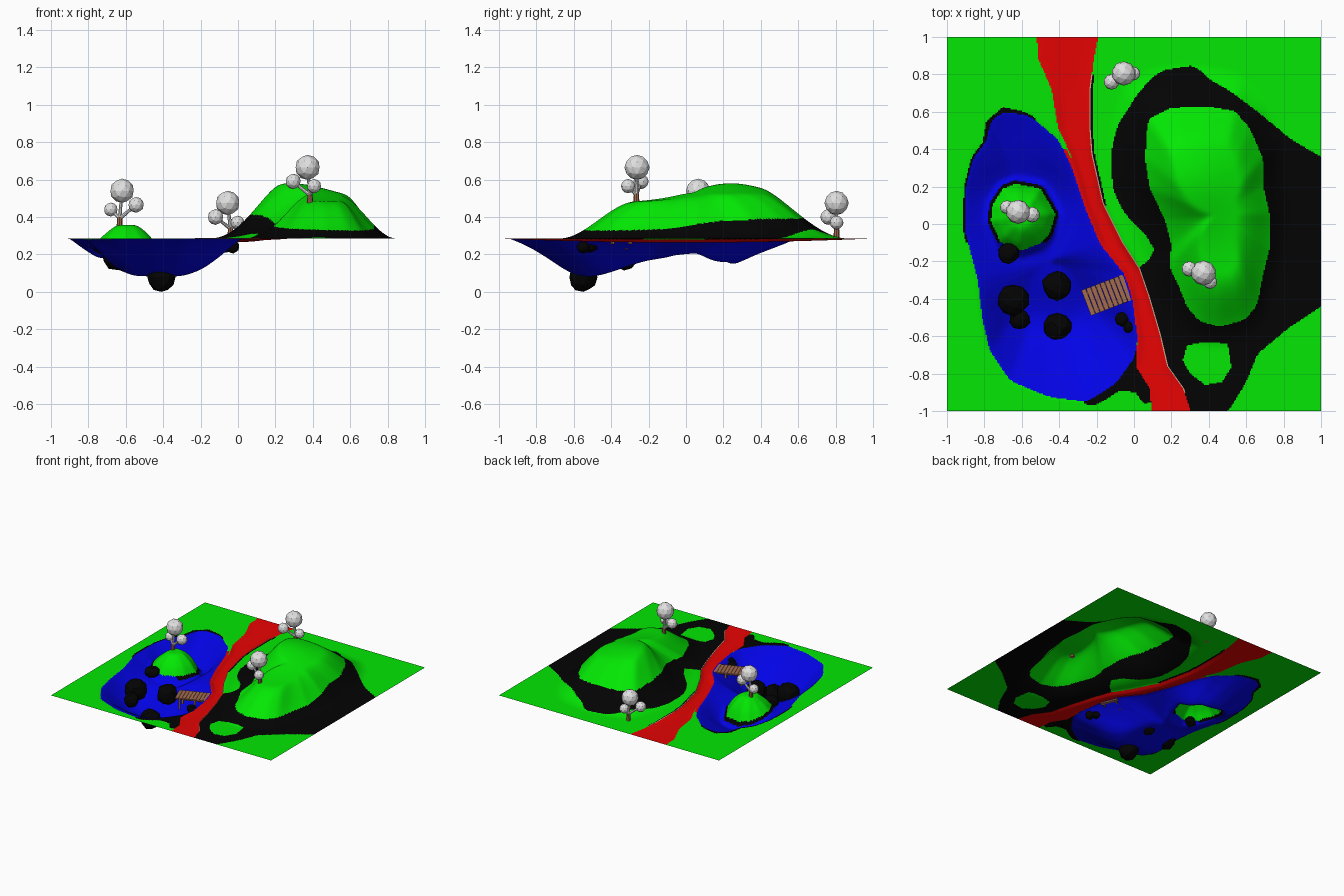
import bpy, bmesh, math, random
from mathutils import Vector, Matrix

if "Cube" in bpy.data.objects:
    bpy.data.objects.remove(bpy.data.objects["Cube"])

random.seed(4)
BASE = 0.285


def material(name, rgb):
    m = bpy.data.materials.new(name)
    m.diffuse_color = (*rgb, 1)
    m.use_nodes = True
    m.node_tree.nodes["Principled BSDF"].inputs["Base Color"].default_value = m.diffuse_color
    return m


GREEN, BLACK, BLUE, RED = range(4)
ground_mats = [material("grass_green", (0.001, 0.8, 0.001)), material("rock_black", (0.001, 0.001, 0.001)),
               material("water_blue", (0.001, 0.001, 0.8)), material("path_red", (0.8, 0.001, 0.001))]
grey = material("foliage_grey", (0.75, 0.75, 0.75))
brown = material("wood_brown", (0.36, 0.145, 0.08))
tan = material("edge_tan", (0.6, 0.4, 0.3))


def make(name, bm, mats, smooth=False):
    me = bpy.data.meshes.new(name)
    for f in bm.faces:
        f.smooth = smooth
    bm.to_mesh(me)
    bm.free()
    for m in mats:
        me.materials.append(m)
    ob = bpy.data.objects.new(name, me)
    bpy.context.collection.objects.link(ob)
    return ob


# Star-shaped outline: returns signed radial distance to its edge (negative inside)
def outline(cx, cy, pts):
    n, table = 720, []
    for k in range(n):
        a = 2 * math.pi * k / n
        dx, dy = math.cos(a), math.sin(a)
        best = 0
        for (x1, y1), (x2, y2) in zip(pts, pts[1:] + pts[:1]):
            x1, y1, x2, y2 = x1 - cx, y1 - cy, x2 - cx, y2 - cy
            s1, s2 = dx * y1 - dy * x1, dx * y2 - dy * x2
            if s1 * s2 <= 0 and s1 != s2:
                u = s1 / (s1 - s2)
                best = max(best, dx * (x1 + u * (x2 - x1)) + dy * (y1 + u * (y2 - y1)))
        table.append(best)
    # soften the corners a little
    table = [sum(table[(k + j) % n] for j in range(-5, 6)) / 11 for k in range(n)]

    def dist(x, y):
        q = (math.atan2(y - cy, x - cx) / (2 * math.pi)) % 1 * n
        i = int(q) % n
        f = q - int(q)
        return math.hypot(x - cx, y - cy) - (table[i] * (1 - f) + table[(i + 1) % n] * f)
    return dist


lake = outline(-0.45, -0.2, [
    (-.70, .60), (-.56, .58), (-.475, .51), (-.40, .445), (-.33, .295), (-.26, .08), (-.18, -.11), (-.05, -.27),
    (-.01, -.40), (.02, -.61), (.005, -.71), (-.10, -.855), (-.25, -.95), (-.45, -.925), (-.66, -.84),
    (-.77, -.68), (-.81, -.51), (-.835, -.295), (-.90, -.05), (-.90, .19), (-.86, .35), (-.78, .455), (-.77, .55)])
slope = outline(0.45, -0.15, [
    (-.12, .40), (-.085, .535), (.03, .71), (.14, .82), (.34, .85), (.38, .785), (.515, .71), (.675, .59),
    (.835, .455), (1.03, .34), (1.03, -.42), (.835, -.55), (.66, -.695), (.595, -.855), (.49, -1.02), (.28, -1.02),
    (.25, -.89), (.16, -.75), (.06, -.40), (.0, -.25), (.075, -.2), (.11, -.135), (.06, -.055), (-.05, .055),
    (-.115, .19)])
hilltop = outline(0.43, 0.05, [
    (.075, .56), (.19, .62), (.38, .63), (.54, .605), (.62, .51), (.69, .35), (.69, .21), (.725, .055),
    (.725, -.135), (.685, -.295), (.66, -.43), (.595, -.51), (.46, -.55), (.35, -.52), (.285, -.445), (.235, -.32),
    (.19, -.23), (.2, -.11), (.165, .025), (.085, .19), (.06, .35)])
patch = outline(0.39, -0.75, [(.38, -.63), (.5, -.64), (.52, -.765), (.47, -.845), (.38, -.86), (.3, -.8),
                              (.26, -.73), (.285, -.65)])
island = outline(-0.6, 0.04, [(-.635, .215), (-.5, .19), (-.42, .055), (-.45, -.05), (-.5, -.105), (-.61, -.145),
                              (-.715, -.095), (-.765, .015), (-.755, .105), (-.70, .19)])
south_shore = outline(0, -.82, [(-.28, -.96), (-.2, -.97), (-.08, -.89), (.01, -.9), (.05, -.96), (.12, -.95),
                                (.1, -.6), (-.1, -.75)])
north_shore = outline(-.68, .5, [(-.81, .42), (-.79, .55), (-.70, .625), (-.6, .605), (-.53, .57), (-.5, .4)])

# Path rows: y, left x, right x
PATH = [(1.01, -.52, -.19), (.88, -.51, -.215), (.72, -.44, -.235), (.51, -.405, -.235), (.375, -.34, -.225),
        (.11, -.26, -.165), (-.1, -.18, -.06), (-.24, -.065, .03), (-.385, -.01, .08), (-.59, .02, .14),
        (-.76, .01, .18), (-.88, .085, .265), (-1.01, .095, .305)]


def path_edges(y):
    for (y1, l1, r1), (y2, l2, r2) in zip(PATH, PATH[1:]):
        if y >= y2:
            u = (y1 - y) / (y1 - y2)
            return l1 + u * (l2 - l1), r1 + u * (r2 - r1)
    return PATH[-1][1:]


def step(d, outer, inner):
    u = min(1, max(0, (outer - d) / (outer - inner)))
    return u * u * (3 - 2 * u)


def height(x, y):
    z = BASE
    # hill: steep to the right, gentler flanks elsewhere
    r = math.hypot(x - .43, y - .05) + 1e-6
    c, s = (x - .43) / r, (y - .05) / r
    amp = .195 + .1 * math.exp(-(x - .28) ** 2 / .1 - (y - .24) ** 2 / .09)
    z += amp * step(hilltop(x, y), .18 - .06 * c + .05 * s, -.22 + .05 * c + .06 * min(0, s))
    # sunken path
    l, r = path_edges(y)
    off = abs(x - (l + r) / 2) / ((r - l) / 2)
    z -= .022 * (1 - y * y) * step(off, 1.1, .5)
    # lake bed
    d = lake(x, y)
    if d < 0:
        deep = .095 + .11 * math.exp(-((y + .54) / .27) ** 2) + .05 * math.exp(-((y - .2) / .15) ** 2)
        width = .43 + max(-.07, min(.07, (x + .42) * .25))
        z -= deep * math.sin(math.pi / 2 * min(1, -d / width))
    # island: steep bank and domed top
    d = island(x, y)
    return z + (.358 - z) * (.45 * step(d, .05, -.04) + .55 * step(d, .02, -.13))


def ground_colour(x, y):
    l, r = path_edges(y)
    if l < x < r:
        return RED
    d = island(x, y)
    if d < 0:
        return GREEN
    if d < .018 and y > -.1:
        return BLACK
    d = lake(x, y)
    if d < 0:
        return BLUE
    if l - .03 < x < r and d < .03 and -.6 < y < .4:
        return RED
    if south_shore(x, y) < 0 or north_shore(x, y) < 0 or (d < .012 and x < -.6 and y > -.1):
        return BLACK
    if r <= x < r + .014 and .1 < y < .8:
        return BLACK
    if hilltop(x, y) < 0 or patch(x, y) < 0:
        return GREEN
    return BLACK if slope(x, y) < 0 else GREEN


# Terrain sheet, softened vertically
bm = bmesh.new()
bmesh.ops.create_grid(bm, x_segments=300, y_segments=300, size=1)
for f in bm.faces:
    c = f.calc_center_median()
    f.material_index = ground_colour(c.x, c.y)
for v in bm.verts:
    v.co.z = height(v.co.x, v.co.y)
for i in range(12):
    bmesh.ops.smooth_vert(bm, verts=bm.verts, factor=.5, use_axis_x=False, use_axis_y=False, use_axis_z=True)
make("terrain", bm, ground_mats, True)

# Thin pale edging along the path
bm = bmesh.new()
rows = []
for i in range(86):
    y = .8 - i * .02
    r = path_edges(y)[1]
    rows.append([bm.verts.new((x, y, height(x, y) + .004)) for x in (r - .003, r + .003)])
for a, b in zip(rows, rows[1:]):
    bm.faces.new((a[0], b[0], b[1], a[1]))
make("path_edging", bm, [tan])

# Rocks: x, y, z, radius, half height
for x, y, z, r, h in [(-.645, -.405, .2, .088, .09), (-.61, -.51, .165, .058, .06), (-.41, -.33, .195, .083, .085),
                      (-.41, -.55, .078, .078, .08), (-.065, -.51, .24, .04, .03), (-.025, -.55, .24, .035, .035),
                      (-.67, -.155, .245, .06, .045)]:
    bm = bmesh.new()
    bmesh.ops.create_icosphere(bm, subdivisions=2, radius=1)
    for v in bm.verts:
        k = random.uniform(.9, 1.03)
        v.co = Vector((x + v.co.x * r * k, y + v.co.y * r * k, max(0, z + v.co.z * h * k)))
    make("rock", bm, [ground_mats[BLACK]])

# Dock: planks, two beams and posts
bm = bmesh.new()


def box(x, y, z, sx, sy, sz):
    bmesh.ops.create_cube(bm, size=1, matrix=Matrix.Translation((x, y, z)) @ Matrix.Diagonal((sx, sy, sz, 1)))


for i in range(9):
    box(-.106 + i * .0265, 0, .272, .0245, .145, .01)
for s in (-1, 1):
    box(0, s * .05, .262, .22, .012, .012)
    box(-.09, s * .05, .222, .014, .014, .09)
    box(.03, s * .05, .245, .014, .014, .04)
bm.transform(Matrix.Translation((-.145, -.38, 0)) @ Matrix.Rotation(math.radians(21), 4, 'Z'))
make("dock", bm, [brown])


# Trees: trunk base plus three foliage balls on branches
def rod(name, a, b, r1, r2, mat):
    a, b = Vector(a), Vector(b)
    bm = bmesh.new()
    rot = (b - a).to_track_quat('Z', 'Y').to_matrix().to_4x4()
    bmesh.ops.create_cone(bm, cap_ends=True, segments=8, radius1=r1, radius2=r2, depth=(b - a).length,
                          matrix=Matrix.Translation((a + b) / 2) @ rot)
    make(name, bm, [mat])


TREES = [((-.633, .06, .35), [(-.62, .065, .54, .065), (-.545, .05, .465, .042), (-.68, .09, .44, .037)]),
         ((.385, -.265, .475), [(.372, -.262, .665, .067), (.295, -.24, .59, .041), (.407, -.31, .565, .038)]),
         ((-.04, .805, .295), [(-.055, .805, .475, .065), (-.12, .76, .40, .042), (-.003, .805, .37, .037)])]
for base, balls in TREES:
    base = Vector(base)
    fork = base + Vector((0, 0, .05))
    rod("trunk", base - Vector((0, 0, .01)), fork, .016, .014, brown)
    for x, y, z, r in balls:
        rod("branch", fork - Vector((0, 0, .008)), (x, y, z), .011, .007, grey)
        bm = bmesh.new()
        bmesh.ops.create_icosphere(bm, subdivisions=2, radius=r, matrix=Matrix.Translation((x, y, z)))
        make("foliage_ball", bm, [grey])
